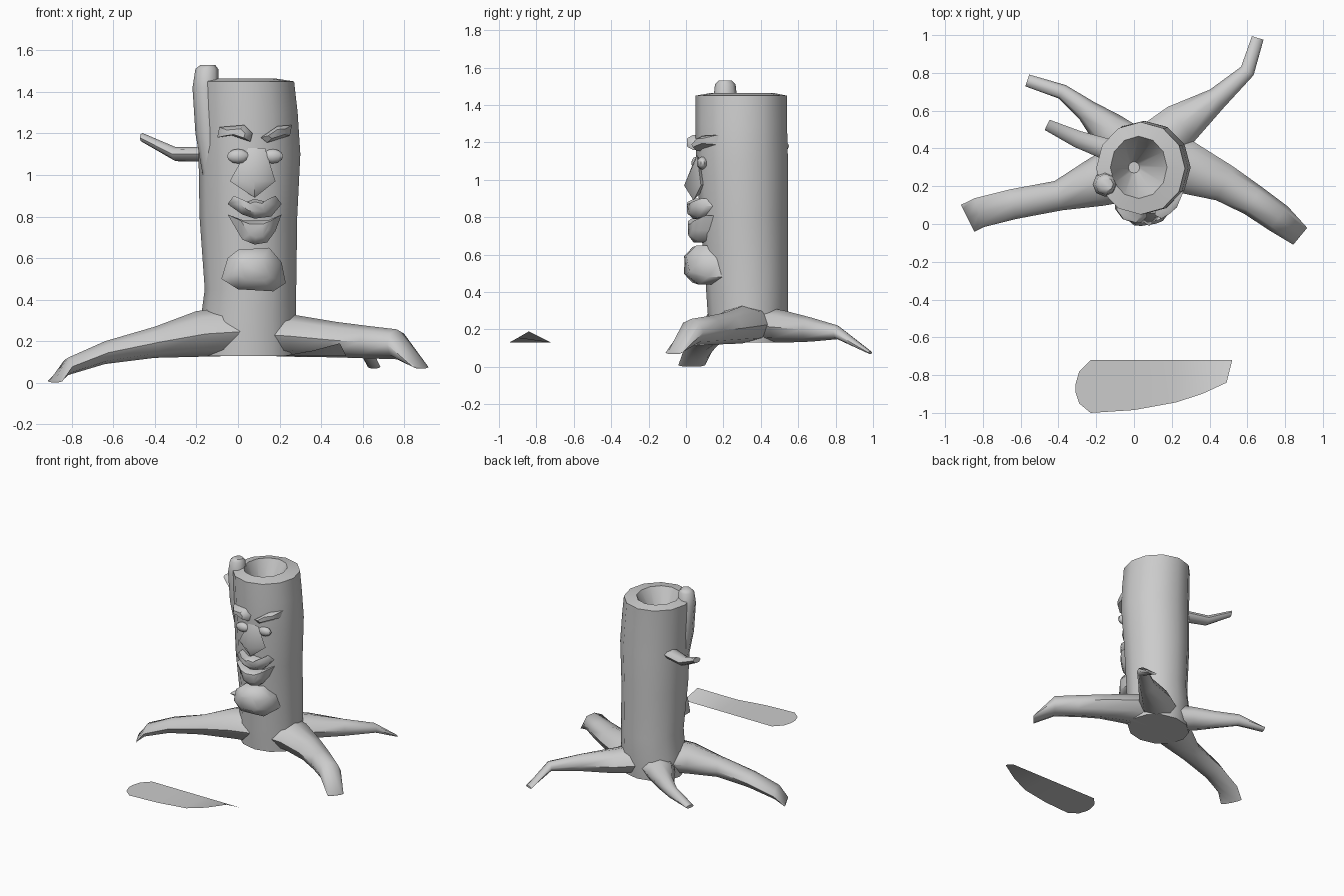
import bpy, bmesh, math
from mathutils import Vector

if "Cube" in bpy.data.objects:
    bpy.data.objects.remove(bpy.data.objects["Cube"], do_unlink=True)

bark = bpy.data.materials.new("pale grey bark")
bark.use_nodes = True
GREY = (0.6, 0.6, 0.6, 1)
bark.diffuse_color = GREY
bark.node_tree.nodes["Principled BSDF"].inputs["Base Color"].default_value = GREY


def finish(name, bm, angle=50, closed=True):
    if closed:
        bmesh.ops.recalc_face_normals(bm, faces=bm.faces)
    mesh = bpy.data.meshes.new(name)
    bm.to_mesh(mesh)
    bm.free()
    mesh.materials.append(bark)
    obj = bpy.data.objects.new(name, mesh)
    bpy.context.collection.objects.link(obj)
    bpy.ops.object.select_all(action="DESELECT")
    obj.select_set(True)
    bpy.context.view_layer.objects.active = obj
    bpy.ops.object.shade_smooth_by_angle(angle=math.radians(angle))
    return obj


def skin(name, rings, angle=50):
    """Join equal rings of points into a capped tube."""
    bm = bmesh.new()
    loops = [[bm.verts.new(p) for p in ring] for ring in rings]
    n = len(loops[0])
    for a, b in zip(loops, loops[1:]):
        for i in range(n):
            j = (i + 1) % n
            bm.faces.new((a[i], a[j], b[j], b[i]))
    bm.faces.new(loops[0])
    bm.faces.new(loops[-1])
    return finish(name, bm, angle)


def ellipse(centre, u, v, n):
    turns = [2 * math.pi * i / n for i in range(n)]
    return [centre + u * math.cos(t) + v * math.sin(t) for t in turns]


def limb(name, path, n=8):
    """Tube along a sideways path of (x, y, z, half width, half height)."""
    centres = [Vector(p[:3]) for p in path]
    rings = []
    for i, (*_, w, h) in enumerate(path):
        along = centres[min(i + 1, len(path) - 1)] - centres[max(i - 1, 0)]
        side = along.cross(Vector((0, 0, 1))).normalized()
        rings.append(ellipse(centres[i], side * w, Vector((0, 0, h)), n))
    return skin(name, rings)


def column(name, path, n=12):
    """Upright tube of level rings (z, x, y, radius x, radius y)."""
    return skin(name, [ellipse(Vector((x, y, z)), Vector((rx, 0, 0)), Vector((0, ry, 0)), n)
                       for z, x, y, rx, ry in path])


def bark_front(x):
    return 0.3 - math.sqrt(max(0.0625 - (x - 0.04) ** 2, 0))


def feature(name, outline, depth, inset=0.55):
    """Raised face part that follows the curve of the trunk."""
    cx = sum(p[0] for p in outline) / len(outline)
    cz = sum(p[1] for p in outline) / len(outline)
    rings = []
    for scale, out in ((1, -0.08), (1, depth * 0.3), (inset, depth)):
        rings.append([(cx + (x - cx) * scale,
                       bark_front(cx + (x - cx) * scale) - out,
                       cz + (z - cz) * scale) for x, z in outline])
    return skin(name, rings)


# Hollow trunk, from the foot up over the rim and down the funnel
column("trunk", [
    (0.13, 0.05, 0.33, 0.23, 0.2), (0.3, 0.05, 0.33, 0.23, 0.215),
    (0.45, 0.06, 0.325, 0.22, 0.22), (0.8, 0.05, 0.31, 0.235, 0.235),
    (1.1, 0.055, 0.3, 0.245, 0.245), (1.3, 0.045, 0.295, 0.242, 0.245),
    (1.45, 0.035, 0.295, 0.235, 0.245), (1.465, 0.025, 0.3, 0.15, 0.165),
    (1.2, 0, 0.3, 0.03, 0.03)])

# Roots
limb("right_front_root", [
    (0.02, 0.3, 0.25, 0.17, 0.12), (-0.2, 0.22, 0.235, 0.13, 0.11),
    (-0.4, 0.15, 0.195, 0.08, 0.075), (-0.64, 0.105, 0.145, 0.08, 0.055),
    (-0.82, 0.06, 0.078, 0.08, 0.042), (-0.88, 0.03, 0.008, 0.08, 0.007)])
limb("left_front_root", [
    (0.1, 0.32, 0.235, 0.17, 0.105), (0.28, 0.3, 0.225, 0.14, 0.1),
    (0.48, 0.215, 0.207, 0.1, 0.085), (0.63, 0.125, 0.195, 0.085, 0.078),
    (0.765, 0.03, 0.185, 0.08, 0.072), (0.88, -0.065, 0.075, 0.058, 0.007)])
limb("left_back_root", [
    (0.08, 0.38, 0.23, 0.14, 0.1), (0.25, 0.53, 0.215, 0.115, 0.085),
    (0.44, 0.665, 0.2, 0.06, 0.065), (0.6, 0.81, 0.185, 0.04, 0.037),
    (0.655, 0.985, 0.076, 0.032, 0.008)])
limb("right_back_root", [
    (0, 0.38, 0.22, 0.13, 0.09), (-0.14, 0.5, 0.21, 0.1, 0.08),
    (-0.25, 0.6, 0.2, 0.06, 0.065), (-0.38, 0.7, 0.2, 0.04, 0.045),
    (-0.565, 0.76, 0.165, 0.033, 0.012)])

# Branches
limb("twig", [
    (-0.1, 0.38, 1.1, 0.06, 0.035), (-0.3, 0.45, 1.1, 0.045, 0.034),
    (-0.46, 0.525, 1.18, 0.03, 0.022)])
column("broken_branch", [
    (1.0, -0.12, 0.23, 0.05, 0.06), (1.2, -0.14, 0.22, 0.065, 0.075),
    (1.42, -0.155, 0.21, 0.064, 0.065), (1.51, -0.15, 0.21, 0.055, 0.055),
    (1.53, -0.145, 0.21, 0.035, 0.035)], 8)

# Face
feature("right_brow", [(-0.1, 1.18), (-0.09, 1.23), (0.03, 1.24), (0.07, 1.2),
                       (0.06, 1.16), (-0.03, 1.19)], 0.045)
feature("left_brow", [(0.11, 1.18), (0.19, 1.235), (0.26, 1.24), (0.25, 1.19),
                      (0.14, 1.155)], 0.045)
feature("upper_lip", [(-0.05, 0.86), (-0.02, 0.9), (0.04, 0.87), (0.08, 0.885),
                      (0.14, 0.87), (0.18, 0.9), (0.21, 0.86), (0.16, 0.8),
                      (0.08, 0.79), (0.02, 0.81)], 0.045)
feature("lower_lip", [(-0.05, 0.81), (0.03, 0.78), (0.14, 0.78), (0.21, 0.81),
                      (0.18, 0.73), (0.14, 0.675), (0.08, 0.665), (0.02, 0.69)], 0.04)
feature("chin", [(-0.08, 0.5), (-0.05, 0.6), (0, 0.64), (0.15, 0.65), (0.21, 0.58),
                 (0.23, 0.48), (0.17, 0.44), (0, 0.45)], 0.06, 0.5)

for name, x in (("right_eye", 0.0), ("left_eye", 0.165)):
    bm = bmesh.new()
    bmesh.ops.create_uvsphere(bm, u_segments=10, v_segments=6, radius=1)
    bmesh.ops.scale(bm, vec=(0.055, 0.03, 0.035), verts=bm.verts)
    bmesh.ops.translate(bm, vec=(x, bark_front(x) + 0.005, 1.09), verts=bm.verts)
    finish(name, bm)

bm = bmesh.new()
for p in ((0.05, 0.055, 1.13), (0.13, 0.06, 1.13), (0.08, -0.01, 0.97), (-0.04, 0.07, 0.97),
          (0.18, 0.08, 0.97), (0.08, 0.04, 0.89), (0.08, 0.15, 1)):
    bm.verts.new(p)
bmesh.ops.convex_hull(bm, input=bm.verts)
finish("nose", bm, 60)

# Loose sheet on the ground, with one corner curling up
bm = bmesh.new()
columns = []
for x, back, front, lift in ((-0.31, -0.85, -0.89, 0), (-0.29, -0.78, -0.95, 0),
                             (-0.23, -0.72, -1, 0), (0, -0.72, -0.985, 0),
                             (0.22, -0.72, -0.945, 0), (0.36, -0.72, -0.9, 0.025),
                             (0.49, -0.72, -0.84, 0.06)):
    far = x + lift / 2
    columns.append((bm.verts.new((far, back, 0.13)), bm.verts.new((x, front, 0.13 + lift))))
for (a, b), (c, d) in zip(columns, columns[1:]):
    bm.faces.new((a, b, d, c))
finish("loose_sheet", bm, closed=False)
